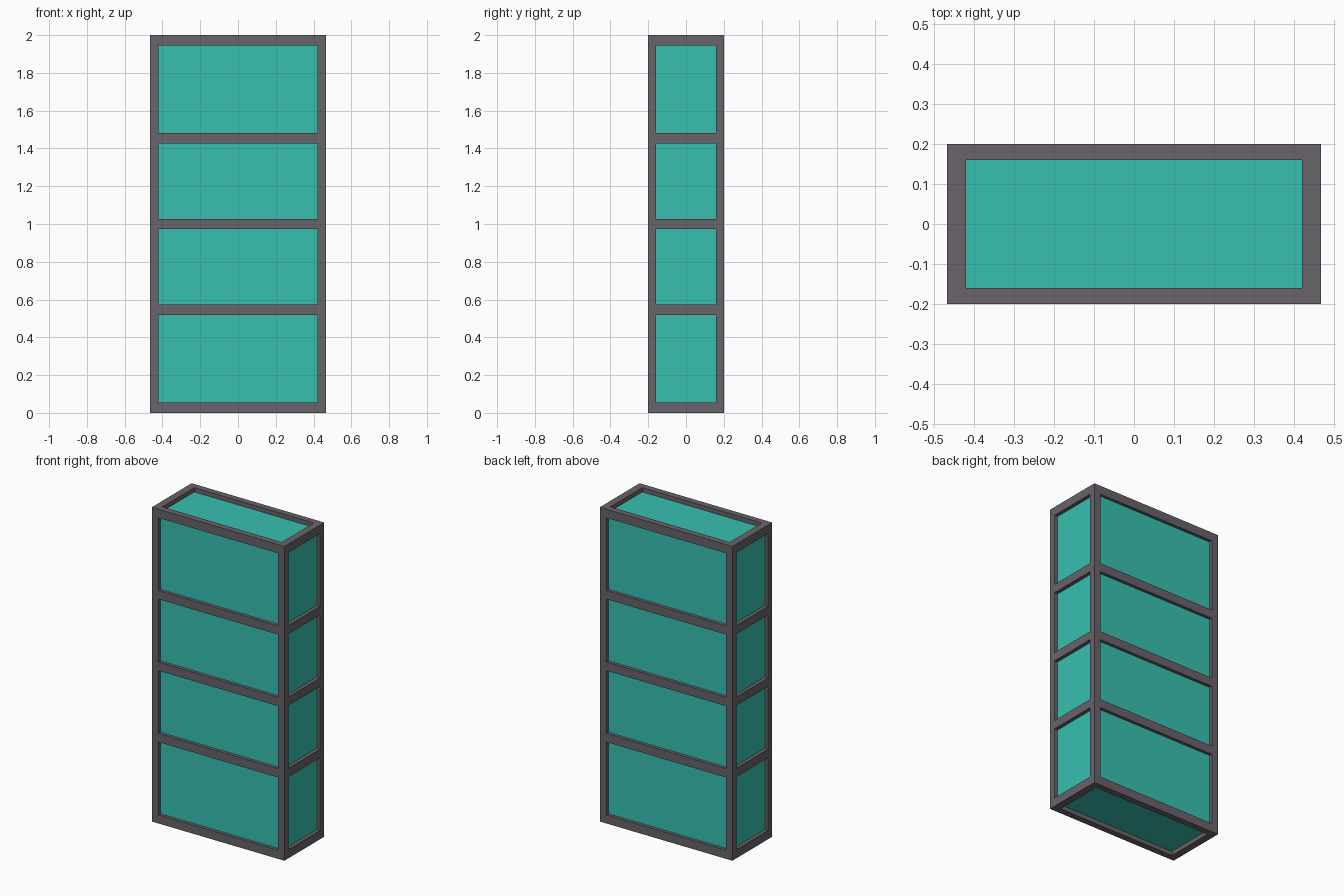
import bpy

if "Cube" in bpy.data.objects:
    bpy.data.objects.remove(bpy.data.objects["Cube"])

W, D, H = 0.467, 0.20, 2.0          # outer half width, half depth, height
PX, PY, RZ = 0.047, 0.04, 0.055     # post width, post depth, rail height
# bottom heights of the five rail levels
LEVELS = [0.0, 0.518, 0.9725, 1.4275, H - RZ]


def material(name, rgb):
    m = bpy.data.materials.new(name)
    m.diffuse_color = (*rgb, 1.0)
    m.use_nodes = True
    m.node_tree.nodes["Principled BSDF"].inputs["Base Color"].default_value = m.diffuse_color
    return m


frame_mat = material("dark grey frame", (0.14, 0.125, 0.142))
panel_mat = material("teal panel", (0.038, 0.527, 0.434))


def box(name, lo, hi, mat):
    bpy.ops.mesh.primitive_cube_add(size=1)
    ob = bpy.context.object
    ob.name = name
    for v in ob.data.vertices:
        v.co = [l + (c + 0.5) * (h - l) for c, l, h in zip(v.co, lo, hi)]
    ob.data.materials.append(mat)
    return ob


# corner posts
for sx in (-1, 1):
    for sy in (-1, 1):
        x0, x1 = sorted((sx * W, sx * (W - PX)))
        y0, y1 = sorted((sy * D, sy * (D - PY)))
        box("corner_post", (x0, y0, 0), (x1, y1, H), frame_mat)

# rails between the posts at every level
for z in LEVELS:
    for s in (-1, 1):
        y0, y1 = sorted((s * D, s * (D - PY)))
        box("long_rail", (-W + PX, y0, z), (W - PX, y1, z + RZ), frame_mat)
        x0, x1 = sorted((s * W, s * (W - PX)))
        box("side_rail", (x0, -D + PY, z), (x1, D - PY, z + RZ), frame_mat)

# recessed panels: one closed body set halfway into the frame
ix, iy, iz = W - PX / 2, D - PY / 2, RZ / 2
box("inset_panels", (-ix, -iy, iz), (ix, iy, H - iz), panel_mat)
